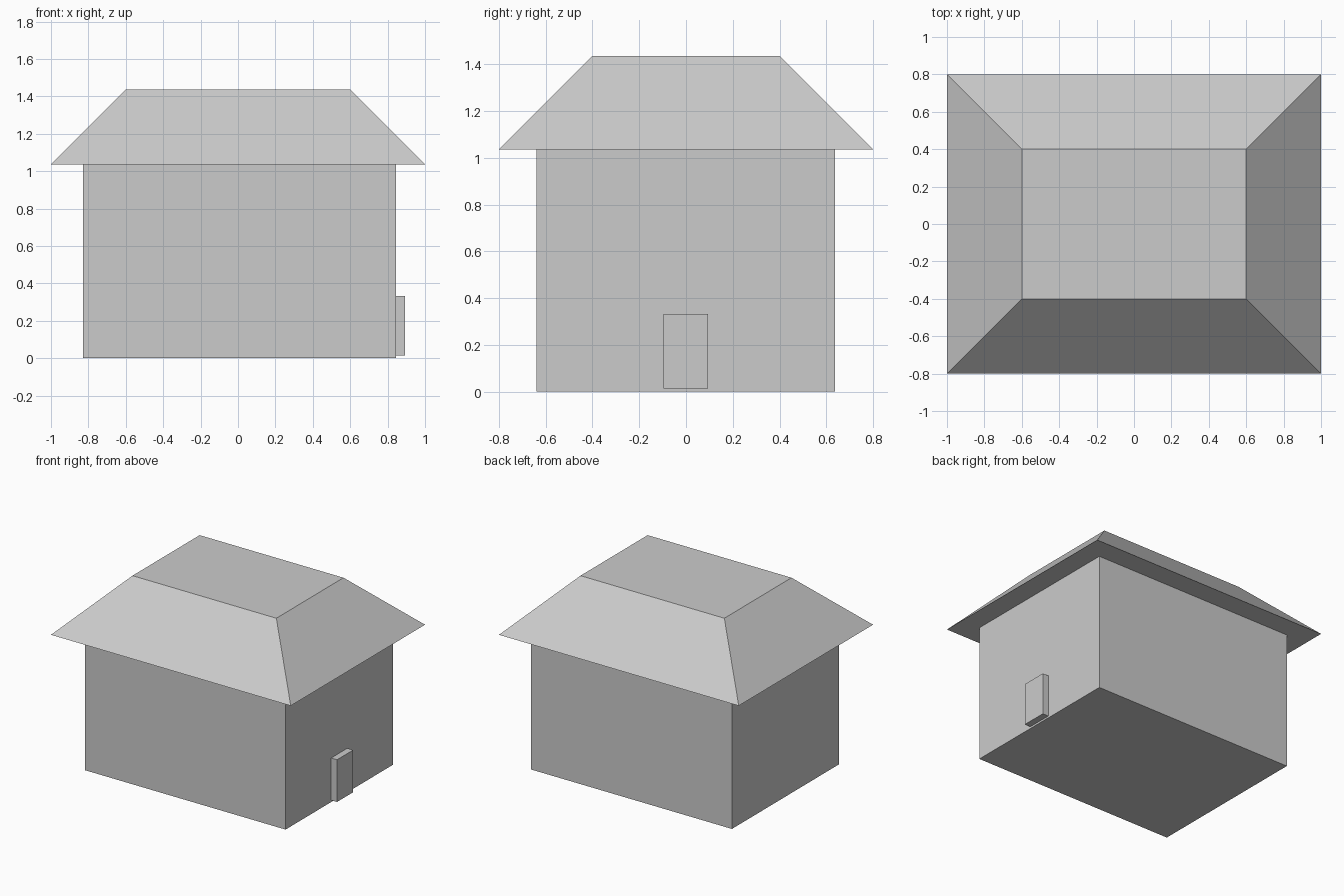
import bpy
import bmesh

# Remove the default object
cube = bpy.data.objects.get("Cube")
if cube:
    bpy.data.objects.remove(cube, do_unlink=True)

# Single plain grey finish
GREY = (0.6, 0.6, 0.6, 1.0)
grey = bpy.data.materials.new("plain_grey")
grey.use_nodes = True
grey.diffuse_color = GREY
grey.node_tree.nodes["Principled BSDF"].inputs["Base Color"].default_value = GREY


def block(name, low, high, top_inset=0.0):
    """Closed flat-faced box between two corners; top_inset slopes the sides."""
    bm = bmesh.new()
    bmesh.ops.create_cube(bm, size=1.0)
    size = [h - l for l, h in zip(low, high)]
    for v in bm.verts:
        is_top = v.co.z > 0
        for axis in range(3):
            sign = 1 if v.co[axis] > 0 else -1
            v.co[axis] = (low[axis] + high[axis]) / 2 + sign * size[axis] / 2
            if is_top and axis < 2:
                v.co[axis] -= sign * top_inset
    mesh = bpy.data.meshes.new(name)
    bm.to_mesh(mesh)
    bm.free()
    mesh.materials.append(grey)
    obj = bpy.data.objects.new(name, mesh)
    bpy.context.collection.objects.link(obj)
    return obj


EAVES = 1.036

# Walls
block("walls", (-0.83, -0.64, 0.0), (0.845, 0.638, EAVES))

# Overhanging hipped roof with a flat top
block("roof", (-1.0, -0.8, EAVES), (1.0, 0.8, EAVES + 0.4), top_inset=0.4)

# Door slab on the left end wall, slightly above the ground
block("door", (0.84, -0.097, 0.014), (0.894, 0.095, 0.332))
